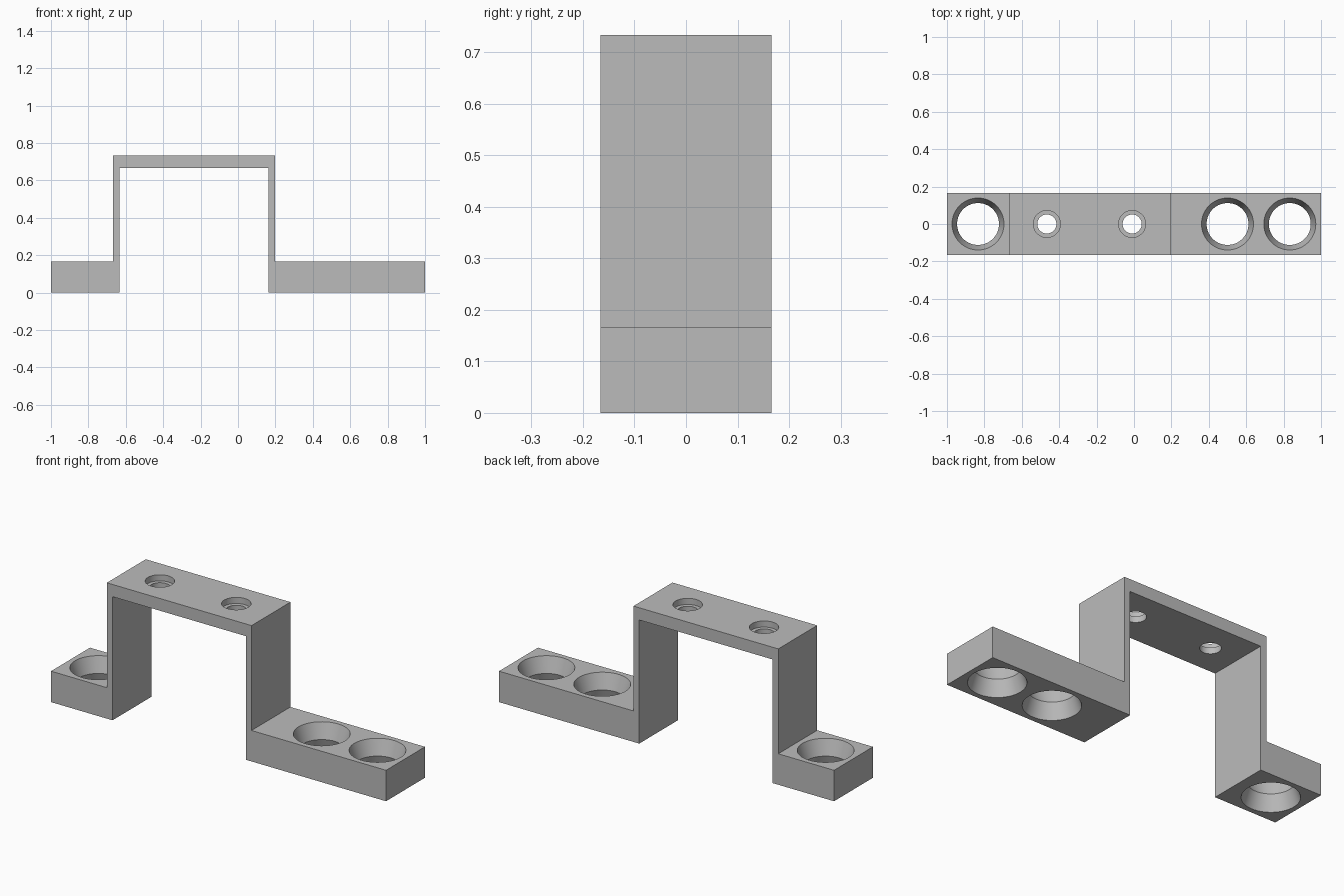
import bpy, bmesh, math

if "Cube" in bpy.data.objects:
    bpy.data.objects.remove(bpy.data.objects["Cube"])

HALF_W = 0.166      # half depth of the strap
FOOT = 0.167        # foot thickness
TOP = 0.733         # overall height
UNDER = 0.667       # underside of the bridge
SEGMENTS = 64


def mesh_object(name, bm):
    bmesh.ops.recalc_face_normals(bm, faces=bm.faces)
    mesh = bpy.data.meshes.new(name)
    bm.to_mesh(mesh)
    bm.free()
    obj = bpy.data.objects.new(name, mesh)
    bpy.context.collection.objects.link(obj)
    return obj


def add_lathe(bm, x, profile):
    """Closed round solid about a vertical axis; profile is (radius, z) pairs."""
    rings = []
    for r, z in profile:
        rings.append([bm.verts.new((x + r * math.cos(2 * math.pi * i / SEGMENTS),
                                    r * math.sin(2 * math.pi * i / SEGMENTS), z))
                      for i in range(SEGMENTS)])
    for a, b in zip(rings, rings[1:]):
        for i in range(SEGMENTS):
            j = (i + 1) % SEGMENTS
            bm.faces.new((a[i], a[j], b[j], b[i]))
    bm.faces.new(rings[0][::-1])
    bm.faces.new(rings[-1])


# Bracket: side profile extruded across the depth
outline = [(-1, 0), (-0.633, 0), (-0.633, UNDER), (0.163, UNDER), (0.163, 0), (1, 0),
           (1, FOOT), (0.197, FOOT), (0.197, TOP), (-0.667, TOP), (-0.667, FOOT), (-1, FOOT)]
bm = bmesh.new()
face = bm.faces.new([bm.verts.new((x, -HALF_W, z)) for x, z in outline])
new = bmesh.ops.extrude_face_region(bm, geom=[face])["geom"]
bmesh.ops.translate(bm, vec=(0, 2 * HALF_W, 0),
                    verts=[v for v in new if isinstance(v, bmesh.types.BMVert)])
bracket = mesh_object("mounting_bracket", bm)

grey = bpy.data.materials.new("grey")
grey.diffuse_color = (0.5, 0.5, 0.5, 1)
grey.use_nodes = True
grey.node_tree.nodes["Principled BSDF"].inputs["Base Color"].default_value = grey.diffuse_color
bracket.data.materials.append(grey)

bm = bmesh.new()
# Foot holes: countersunk from both faces to a narrow waist
MOUTH, WAIST, EXTRA = 0.139, 0.112, 0.02
flare = MOUTH + (MOUTH - WAIST) * EXTRA / (FOOT / 2)
for x in (-0.834, 0.5, 0.833):
    add_lathe(bm, x, [(flare, -EXTRA), (WAIST, FOOT / 2), (flare, FOOT + EXTRA)])
# Bridge holes: counterbored from above
for x in (-0.466, -0.01):
    add_lathe(bm, x, [(0.051, UNDER - 0.03), (0.051, TOP - 0.033),
                      (0.072, TOP - 0.033), (0.072, TOP + 0.03)])
cutter = mesh_object("hole_cutter", bm)
cutter.data.materials.append(grey)
cutter.hide_render = True

# Cut the holes and discard the cutter
cut = bracket.modifiers.new("holes", 'BOOLEAN')
cut.operation = 'DIFFERENCE'
cut.solver = 'EXACT'
cut.object = cutter
bpy.context.view_layer.objects.active = bracket
bracket.select_set(True)
bpy.ops.object.modifier_apply(modifier=cut.name)
bpy.data.objects.remove(cutter)

# Smooth hole walls, sharp edges elsewhere
bpy.ops.object.shade_smooth_by_angle(angle=math.radians(25))
